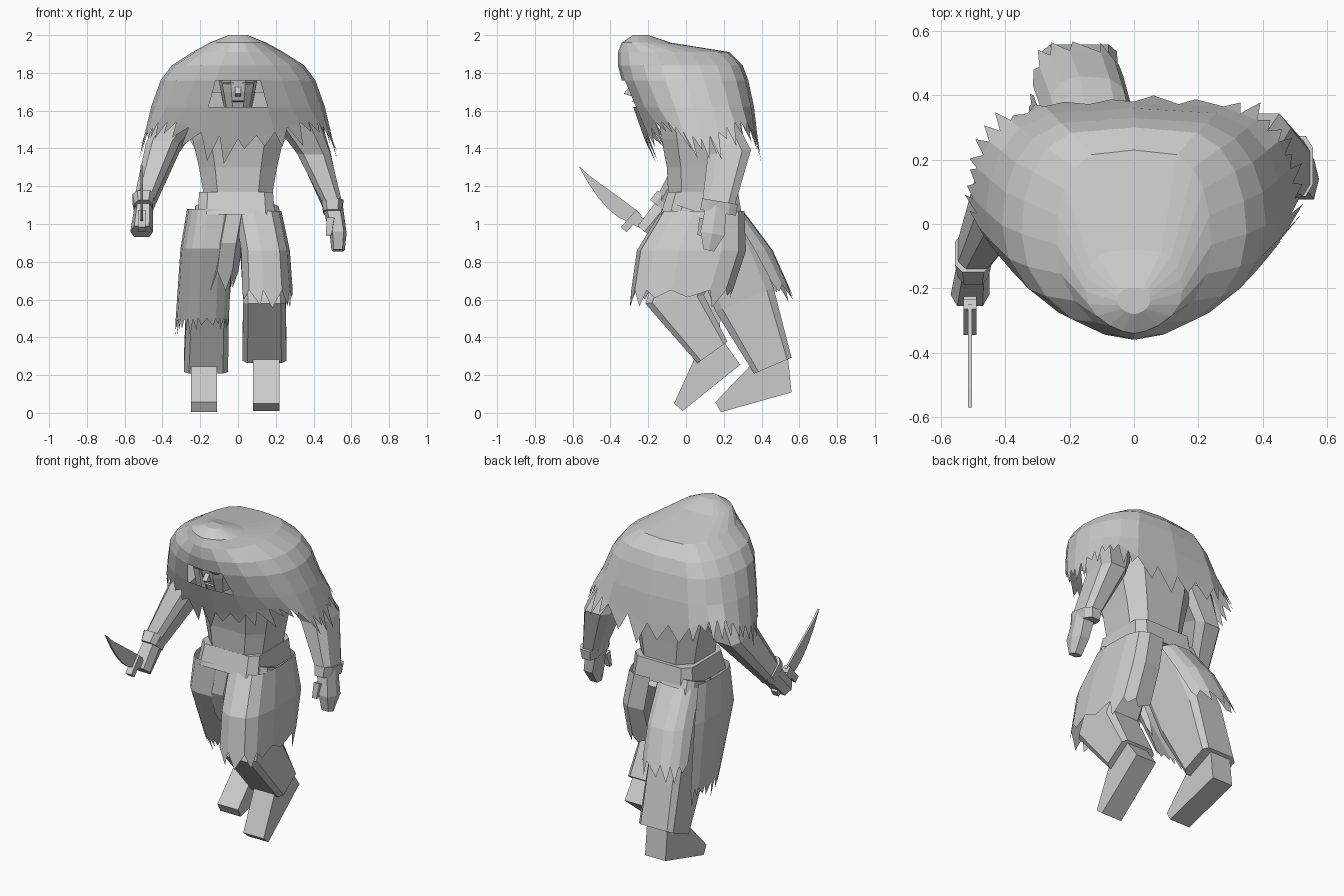
import bpy, bmesh, math, random
from mathutils import Vector

random.seed(4)
if "Cube" in bpy.data.objects:
    bpy.data.objects.remove(bpy.data.objects["Cube"])

shade = (.6, .6, .6, 1)
grey = bpy.data.materials.new("plain_grey")
grey.use_nodes = True
grey.diffuse_color = shade
grey.node_tree.nodes["Principled BSDF"].inputs["Base Color"].default_value = shade


def finish(name, bm):
    bmesh.ops.recalc_face_normals(bm, faces=bm.faces)
    mesh = bpy.data.meshes.new(name)
    bm.to_mesh(mesh)
    bm.free()
    mesh.materials.append(grey)
    bpy.context.collection.objects.link(bpy.data.objects.new(name, mesh))


def shell(name, rows, closed=True, bottom=True, hem=None, split=2, skip=None):
    """Skin rows of points; hem = (shortest, longest) adds torn points below the last row."""
    bm = bmesh.new()
    grid = [[bm.verts.new(point) for point in row] for row in rows]
    count = len(rows[0])
    segments = range(count if closed else count - 1)
    for upper, lower in zip(grid, grid[1:]):
        for i in segments:
            j = (i + 1) % count
            quad = [upper[i], upper[j], lower[j], lower[i]]
            middle = sum((v.co for v in quad), Vector()) / len(quad)
            if not (skip and skip(middle)):
                bm.faces.new(quad)
    if closed:
        bm.faces.new(grid[0])
        if bottom:
            bm.faces.new(grid[-1])
    if hem:
        for i in segments:
            start, end = rows[-1][i], rows[-1][(i + 1) % count]
            fall = (start - rows[-2][i]).normalized()
            for k in range(split):
                p, q = start.lerp(end, k / split), start.lerp(end, (k + 1) / split)
                tip = p.lerp(q, random.uniform(.2, .8)) + fall * random.uniform(*hem)
                bm.faces.new([bm.verts.new(corner) for corner in (p, q, tip)])
    finish(name, bm)


def full_turn(sides):
    return [math.tau * (i + .5) / sides for i in range(sides)]


def signed_power(value, power):
    return math.copysign(abs(value) ** power, value)


def ring(centre, back, width, angles, power):
    """Rounded-box section; angle zero is the front, back is the half depth vector."""
    return [centre + Vector((width * signed_power(math.sin(a), power), 0, 0))
            - back * signed_power(math.cos(a), power) for a in angles]


def sections(path, width, depth, angles, power, flat):
    """Rings along a path, square to it in the side plane unless flat."""
    path = [Vector(p) for p in path]
    last = len(path) - 1
    rows = []
    for i, point in enumerate(path):
        before = (point - path[i - 1]).normalized() if i else Vector()
        after = (path[i + 1] - point).normalized() if i < last else Vector()
        along = Vector((0, 0, -1)) if flat else before + after
        back = Vector((1, 0, 0)).cross(along).normalized() * depth[i]
        half = width[0] + (width[-1] - width[0]) * i / last
        rows.append(ring(point, back, half, angles, power))
    return rows


def limb(name, path, width, depth, sides=8, power=.6, flat=False):
    shell(name, sections(path, width, depth, full_turn(sides), power, flat))


def box_limb(name, path, width, depth):
    limb(name, path, width, depth, sides=4, power=0)


def cloth(name, path, width, depth, arc, hem, steps=9, split=1):
    first, final = (math.radians(a) for a in arc)
    angles = [first + (final - first) * i / steps for i in range(steps + 1)]
    shell(name, sections(path, width, depth, angles, .65, True), closed=False, hem=hem, split=split)


def plate(name, outline, x, thick):
    """Side outline of (y, z) points given thickness along x."""
    bm = bmesh.new()
    face = bm.faces.new([bm.verts.new((x - thick / 2, y, z)) for y, z in outline])
    made = bmesh.ops.extrude_face_region(bm, geom=[face])["geom"]
    moved = [v for v in made if isinstance(v, bmesh.types.BMVert)]
    bmesh.ops.translate(bm, vec=(thick, 0, 0), verts=moved)
    finish(name, bm)


def mantle_row(z, half, front, back, wave=0):
    """One level of the hooded mantle: pointed front near the crown, broad back; wave shapes the hem."""
    row = []
    for i in range(20):
        a = math.tau * i / 20
        bow = .8 + (z - 1.5) if math.cos(a) > .1 else .5
        deep = (1 - math.cos(a)) / 2
        row.append(Vector((half * signed_power(math.sin(a), bow), front + (back - front) * deep,
                           z - wave * math.cos(4 * a))))
    return row


# Hooded mantle with a face opening and torn hem
levels = [(2, .05, -.28, -.2), (1.96, .15, -.34, -.08), (1.91, .24, -.36, .23), (1.84, .35, -.36, .3),
          (1.76, .41, -.34, .33), (1.62, .46, -.28, .36), (1.5, .5, -.22, .38, .05)]
shell("hooded_mantle", [mantle_row(*level) for level in levels], bottom=False, hem=(.05, .16),
      skip=lambda m: abs(m.x) < .1 and m.y < -.2 and 1.64 < m.z < 1.74)

# Face
limb("head", [(0, -.18, 1.8), (0, -.18, 1.7), (0, -.18, 1.6)], (.11, .07), (.14, .12, .08),
     sides=10, power=.8, flat=True)
plate("nose", [(-.28, 1.75), (-.33, 1.69), (-.27, 1.67)], 0, .03)
plate("lips", [(-.25, 1.66), (-.29, 1.65), (-.25, 1.64)], 0, .06)
for side, word in ((1, "left"), (-1, "right")):
    x = side * .05
    box_limb(word + "_brow", [(x, -.3, 1.75), (x, -.3, 1.74)], (.03, .03), (.015, .01))

# Torso and belt
limb("torso", [(0, .05, 1.7), (0, .07, 1.45), (0, .08, 1.3), (0, .08, 1.1)], (.29, .18), (.22, .21, .19, .18),
     flat=True)
limb("belt", [(-.01, .09, 1.17), (-.01, .08, 1.05)], (.2, .21), (.19, .22), power=.3, flat=True)

# Left arm hanging down
limb("left_sleeve", [(.3, .14, 1.58), (.4, .23, 1.38), (.5, .17, 1.1)], (.13, .055), (.1, .12, .09))
limb("left_cuff", [(.5, .18, 1.12), (.5, .17, 1.06)], (.06, .05), (.1, .1))
limb("left_hand", [(.5, .16, 1.1), (.53, .14, .95), (.53, .12, .86)], (.055, .035), (.06, .07, .03), sides=6)
box_limb("left_thumb", [(.49, .09, 1.03), (.48, .07, .94)], (.02, .015), (.02, .01))

# Right arm reaching forward
limb("right_sleeve", [(-.3, .12, 1.58), (-.4, .1, 1.4), (-.5, -.1, 1.1)], (.13, .055), (.1, .12, .07))
limb("right_cuff", [(-.5, -.09, 1.13), (-.5, -.13, 1.08)], (.06, .05), (.08, .08))
limb("right_hand", [(-.5, -.12, 1.08), (-.51, -.22, .96)], (.05, .06), (.06, .05), sides=6)

# Curved knife: rising edge and a spine that closes on the tip
steps = [i / 6 for i in range(7)]
edge = [(-.25 - .32 * t, 1 + .31 * t * t) for t in steps]
spine = [(y, z + .11 * math.sin(math.pi * (.2 + .8 * t))) for t, (y, z) in zip(steps, edge)]
plate("knife_blade", edge + spine[-2::-1], -.51, .012)
box_limb("knife_handle", [(-.51, -.28, 1.03), (-.51, -.14, .95)], (.02, .02), (.03, .02))
box_limb("knife_guard", [(-.51, -.25, 1.06), (-.51, -.33, .97)], (.02, .02), (.02, .02))

# Left leg, bent forward
limb("left_trouser", [(.11, .1, 1.05), (.14, -.06, .6), (.14, .14, .32)], (.11, .12), (.17, .16, .1), power=.3)
box_limb("left_foot", [(.15, .15, .35), (.15, .17, .28), (.15, -.04, .03)], (.07, .07), (.06, .12, .03))

# Right leg, stepping back
limb("right_trouser", [(-.12, .13, 1.05), (-.16, .31, .6), (-.17, .46, .25)], (.11, .12), (.16, .17, .11), power=.3)
box_limb("right_foot", [(-.18, .46, .3), (-.18, .45, .18), (-.18, .17, .03)], (.07, .07), (.08, .13, .03))

# Torn skirt halves wrapping each leg
cloth("left_skirt", [(.1, .09, 1.07), (.14, .03, .86), (.15, -.02, .65)], (.13, .14), (.22, .29, .27),
      (-60, 200), (.03, .1))
cloth("right_skirt", [(-.13, .09, 1.08), (-.16, .14, .87), (-.18, .26, .5)], (.14, .15), (.22, .27, .2),
      (55, -125), (.03, .11), split=2)

# Rags behind the right thigh and a torn flap between the legs
cloth("back_rags", [(-.11, .13, 1.06), (-.14, .2, .86), (-.17, .32, .68)], (.14, .15), (.18, .26, .22),
      (120, 250), (.04, .12), steps=6)
cloth("front_flap", [(-.02, .05, 1.06), (-.05, .04, .9), (-.07, .06, .75)], (.08, .08), (.18, .18, .14),
      (-60, 60), (.04, .12), steps=3)
